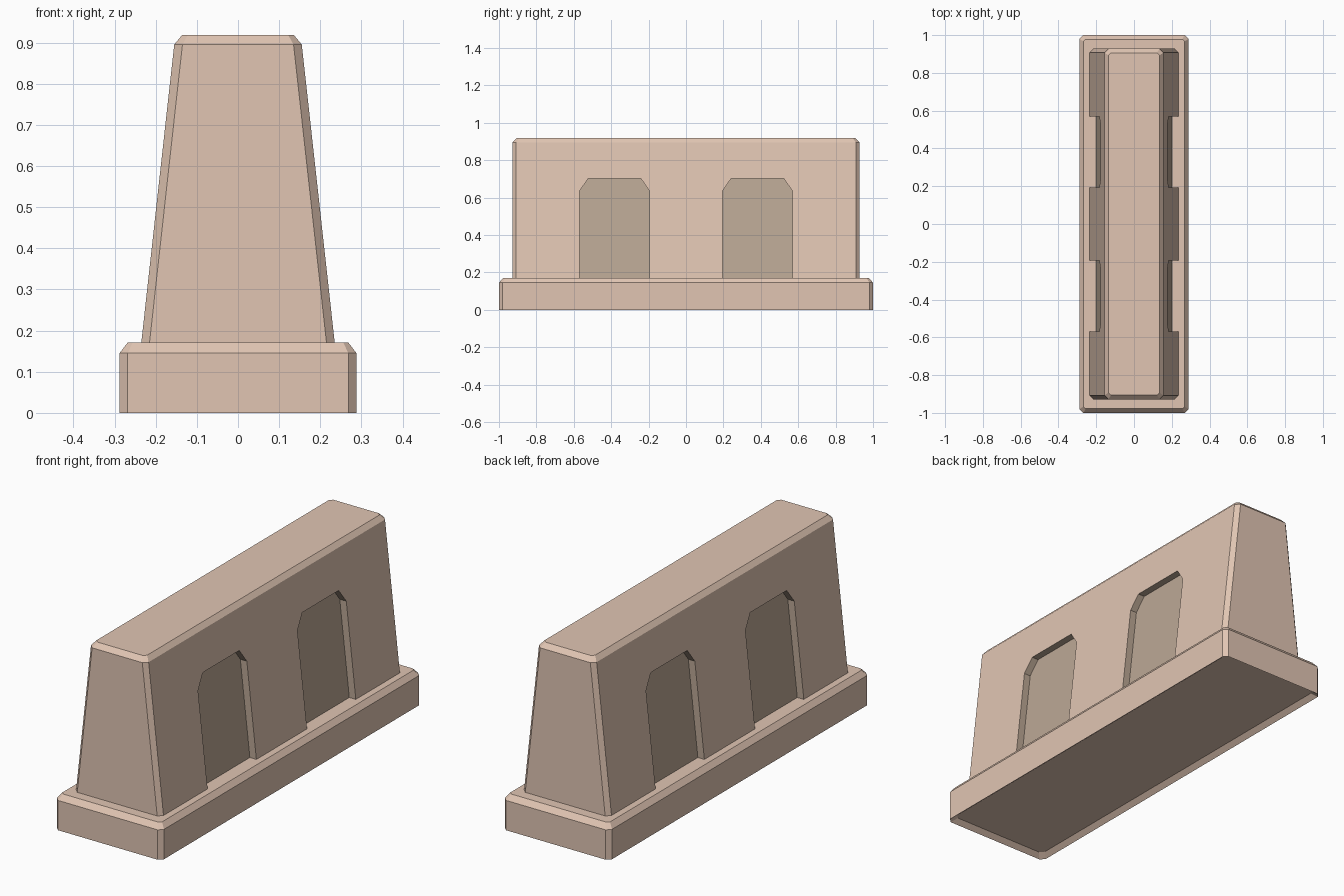
import bpy, bmesh

if "Cube" in bpy.data.objects:
    bpy.data.objects.remove(bpy.data.objects["Cube"])


def material(name, rgb):
    m = bpy.data.materials.new(name)
    m.diffuse_color = (*rgb, 1)
    m.use_nodes = True
    m.node_tree.nodes["Principled BSDF"].inputs["Base Color"].default_value = m.diffuse_color
    return m


concrete = material("warm_concrete", (0.75, 0.56, 0.45))
panel_mat = material("panel_concrete", (0.50, 0.39, 0.30))


def ring(hx, hy, z, c):
    """Rectangle with clipped corners, counter-clockwise."""
    return [(hx, c - hy, z), (hx, hy - c, z), (hx - c, hy, z), (c - hx, hy, z),
            (-hx, hy - c, z), (-hx, c - hy, z), (c - hx, -hy, z), (hx - c, -hy, z)]


def loft(name, rings, mat):
    """Skin a stack of equal-sized rings and cap both ends."""
    bm = bmesh.new()
    loops = [[bm.verts.new(p) for p in r] for r in rings]
    for a, b in zip(loops, loops[1:]):
        for i in range(len(a)):
            j = (i + 1) % len(a)
            bm.faces.new((a[i], a[j], b[j], b[i]))
    bm.faces.new(loops[0][::-1])
    bm.faces.new(loops[-1])
    bmesh.ops.recalc_face_normals(bm, faces=bm.faces)
    mesh = bpy.data.meshes.new(name)
    bm.to_mesh(mesh)
    bm.free()
    mesh.materials.append(mat)
    obj = bpy.data.objects.new(name, mesh)
    bpy.context.collection.objects.link(obj)
    return obj


def combine(target, other, operation):
    """Apply a boolean to target and discard the other object."""
    other.hide_render = True
    mod = target.modifiers.new("combine", 'BOOLEAN')
    mod.operation = operation
    mod.solver = 'EXACT'
    mod.material_mode = 'TRANSFER'
    mod.object = other
    bpy.context.view_layer.objects.active = target
    bpy.ops.object.modifier_apply(modifier=mod.name)
    bpy.data.objects.remove(other)


Z0, Z1 = 0.171, 0.895
X0, X1 = 0.235, 0.155


def wall_x(z):
    return X0 + (X1 - X0) * (z - Z0) / (Z1 - Z0)


# Tapered barrier wall, sunk a little into the foot
wall = loft("barrier", [ring(wall_x(0.13), 0.928, 0.13, 0.02), ring(X1, 0.928, Z1, 0.02),
                        ring(0.136, 0.906, 0.918, 0.014)], concrete)

# Recessed panels, two on each side, following the wall's slope
half_outline = [(0.1875, 0.10), (0.1875, 0.635), (0.14, 0.703)]
outline = half_outline + [(-y, z) for y, z in reversed(half_outline)]
for sx in (-1, 1):
    for cy in (-0.382, 0.382):
        inner = [(sx * (wall_x(z) - 0.035), cy + y, z) for y, z in outline]
        outer = [(sx * 0.4, cy + y, z) for y, z in outline]
        combine(wall, loft("panel_cutter", [inner, outer], panel_mat), 'DIFFERENCE')

# Foot slab: chamfered top rim, slightly dished underside
foot = loft("foot", [ring(0.264, 0.976, 0.02, 0.02), ring(0.288, 1.0, 0, 0.02),
                     ring(0.288, 1.0, 0.145, 0.02), ring(0.268, 0.978, Z0, 0.012)], concrete)
combine(wall, foot, 'UNION')
